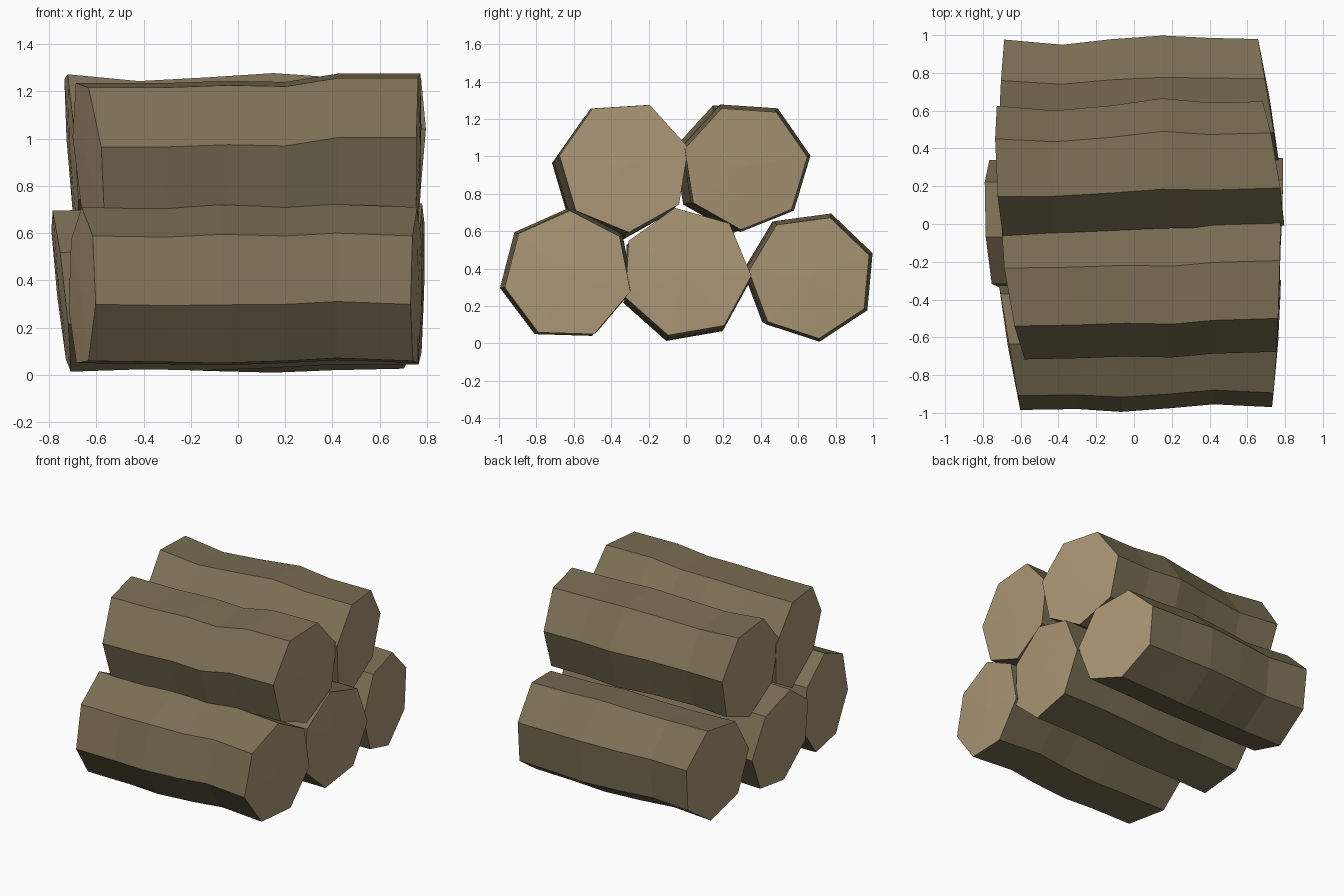
import bpy, bmesh
from math import cos, sin, radians, tau

if "Cube" in bpy.data.objects:
    bpy.data.objects.remove(bpy.data.objects["Cube"])

SIDES = 7


def material(name, rgb):
    m = bpy.data.materials.new(name)
    m.diffuse_color = (*rgb, 1)
    m.use_nodes = True
    m.node_tree.nodes["Principled BSDF"].inputs["Base Color"].default_value = m.diffuse_color
    return m


bark = material("bark", (0.20, 0.16, 0.09))
cut_wood = material("cut_wood", (0.41, 0.31, 0.18))


def make_log(name, y, z, radius, phase, left, right, mids, wobble):
    """left/right = (x, tilt by y, tilt by z); wobble = (dy, dz, scale) per ring."""
    bm = bmesh.new()
    xs = [left[0], *mids, right[0]]
    tilts = [left[1:]] + [(0, 0)] * len(mids) + [right[1:]]
    rings = []
    for x, (ty, tz), (dy, dz, s) in zip(xs, tilts, wobble):
        ring = []
        for i in range(SIDES):
            a = radians(phase) + tau * i / SIDES
            oy, oz = radius * s * cos(a), radius * s * sin(a)
            ring.append(bm.verts.new((x + ty * oy + tz * oz, y + dy + oy, z + dz + oz)))
        rings.append(ring)
    # bark sides
    for a, b in zip(rings, rings[1:]):
        for i in range(SIDES):
            j = (i + 1) % SIDES
            bm.faces.new((a[i], a[j], b[j], b[i]))
    # sawn ends as fans around a slightly raised centre
    for k, bulge in ((0, -0.008), (-1, 0.008)):
        c = bm.verts.new((xs[k] + bulge, y + wobble[k][0], z + wobble[k][1]))
        for i in range(SIDES):
            bm.faces.new((rings[k][i], rings[k][(i + 1) % SIDES], c)).material_index = 1
    bmesh.ops.recalc_face_normals(bm, faces=bm.faces[:])
    me = bpy.data.meshes.new(name)
    bm.to_mesh(me)
    bm.free()
    me.materials.append(bark)
    me.materials.append(cut_wood)
    bpy.context.collection.objects.link(bpy.data.objects.new(name, me))


# bottom row
make_log("log_bottom_front", -0.631, 0.365, 0.345, 88.3,
         (-0.66, -0.17, 0), (0.755, 0.07, 0.01), (-0.30, -0.07, 0.20, 0.42),
         [(-0.015, 0, 1), (-0.01, -0.005, 1), (-0.015, 0, 1.03),
          (-0.005, 0, 1), (0.015, 0.012, 1), (0, 0, 1)])
make_log("log_bottom_middle", 0.0, 0.38, 0.35, -3,
         (-0.75, -0.05, -0.11), (0.775, 0.04, 0.02), (-0.40, -0.14, 0.12, 0.40),
         [(-0.01, -0.03, 1), (-0.01, -0.02, 1), (-0.005, -0.025, 1),
          (0, -0.015, 1), (0, 0, 1), (0, 0, 1)])
make_log("log_bottom_back", 0.667, 0.356, 0.333, 20.5,
         (-0.70, 0.05, -0.03), (0.71, -0.17, 0), (-0.38, -0.12, 0.15, 0.40),
         [(-0.015, 0.005, 1.04), (-0.03, 0, 1), (-0.01, 0, 1.03),
          (0, 0.003, 1.06), (0, 0, 1.02), (0, 0, 1)])

# top row
make_log("log_top_front", -0.327, 0.947, 0.354, 16.4,
         (-0.633, -0.17, -0.095), (0.765, 0.03, 0.01), (-0.32, -0.04, 0.20, 0.42),
         [(-0.04, -0.04, 1), (-0.035, -0.04, 1), (-0.025, -0.03, 1),
          (-0.03, -0.035, 1), (-0.01, 0, 1), (0, 0, 1)])
make_log("log_top_back", 0.316, 0.944, 0.337, 9,
         (-0.705, -0.05, -0.07), (0.735, -0.17, 0.06), (-0.42, -0.12, 0.15, 0.40),
         [(-0.04, 0, 1.05), (-0.045, -0.01, 0.99), (-0.025, 0, 1.01),
          (0, 0.005, 1.05), (-0.01, 0, 1.01), (0, 0, 1)])
